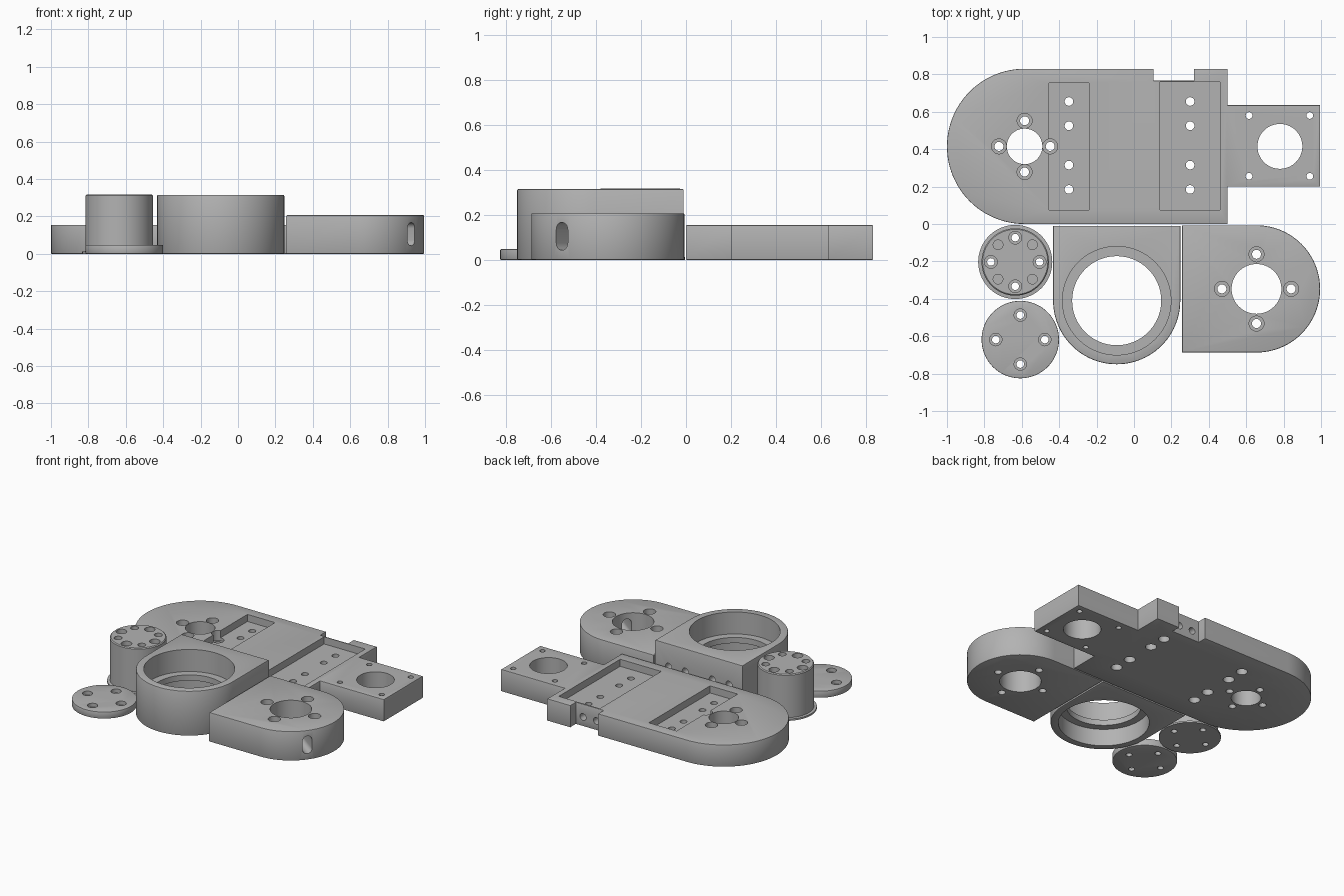
import bpy, bmesh, math
from mathutils import Matrix, Vector

if "Cube" in bpy.data.objects:
    bpy.data.objects.remove(bpy.data.objects["Cube"])

grey = bpy.data.materials.new("matte grey")
grey.diffuse_color = (0.45, 0.45, 0.45, 1)
grey.use_nodes = True
grey.node_tree.nodes["Principled BSDF"].inputs["Base Color"].default_value = grey.diffuse_color


def link(name, bm):
    me = bpy.data.meshes.new(name)
    bmesh.ops.recalc_face_normals(bm, faces=bm.faces)
    bm.to_mesh(me)
    bm.free()
    ob = bpy.data.objects.new(name, me)
    bpy.context.collection.objects.link(ob)
    return ob


def prism(name, pts, z0, z1, soft=0.006):
    """Extrude an outline and ease its top and bottom rims."""
    bm = bmesh.new()
    f = bm.faces.new([bm.verts.new((x, y, z0)) for x, y in pts])
    top = bmesh.ops.extrude_face_region(bm, geom=[f])["geom"]
    bmesh.ops.translate(bm, vec=(0, 0, z1 - z0),
                        verts=[v for v in top if isinstance(v, bmesh.types.BMVert)])
    if soft:
        rim = [e for e in bm.edges if abs(e.verts[0].co.z - e.verts[1].co.z) < 1e-5]
        bmesh.ops.bevel(bm, geom=rim, offset=soft, segments=2, profile=0.5, affect='EDGES')
    return link(name, bm)


def arc(cx, cy, r, a0, a1, n=48):
    return [(cx + r * math.cos(math.radians(a0 + (a1 - a0) * i / n)),
             cy + r * math.sin(math.radians(a0 + (a1 - a0) * i / n))) for i in range(n + 1)]


def disc(cx, cy, r, n=96):
    return arc(cx, cy, r, 0, 360, n)[:-1]


def box(x0, x1, y0, y1, z0, z1):
    return prism("cutter", [(x0, y0), (x1, y0), (x1, y1), (x0, y1)], z0, z1, 0)


def bore(x, y, steps, n=32):
    """Stepped round cutter; steps are (radius, z) pairs from bottom to top."""
    bm = bmesh.new()
    rings = [[bm.verts.new((px, py, z)) for px, py in disc(x, y, r, n)] for r, z in steps]
    bm.faces.new(rings[0])
    bm.faces.new(rings[-1])
    for a, b in zip(rings, rings[1:]):
        for i in range(n):
            j = (i + 1) % n
            bm.faces.new((a[i], a[j], b[j], b[i]))
    return link("cutter", bm)


def side_hole(p, direction, r, depth):
    """Blind round hole entering a side face at p."""
    c = bore(0, 0, [(r, -0.05), (r, depth)], 24)
    q = Vector(direction).to_track_quat('Z', 'Y')
    c.data.transform(Matrix.Translation(p) @ q.to_matrix().to_4x4())
    return c


def screw_ring(cx, cy, pitch, r, rc, zc, ztop):
    """Four counterbored screw holes."""
    return [bore(cx + dx * pitch, cy + dy * pitch,
                 [(r, -0.1), (r, zc), (rc, zc), (rc, ztop + 0.1)])
            for dx, dy in ((1, 0), (0, 1), (-1, 0), (0, -1))]


def finish(ob, cutters=()):
    for c in cutters:
        m = ob.modifiers.new("cut", 'BOOLEAN')
        m.operation, m.solver, m.object = 'DIFFERENCE', 'EXACT', c
    dg = bpy.context.evaluated_depsgraph_get()
    dg.update()
    me = bpy.data.meshes.new_from_object(ob.evaluated_get(dg))
    ob.modifiers.clear()
    ob.data = me
    me.materials.clear()
    me.materials.append(grey)
    for c in cutters:
        bpy.data.objects.remove(c, do_unlink=True)
    bpy.ops.object.select_all(action='DESELECT')
    ob.select_set(True)
    bpy.context.view_layer.objects.active = ob
    bpy.ops.object.shade_smooth_by_angle(angle=math.radians(30))


SCREWS = (-0.235, -0.105, 0.105, 0.235)

# Base plate: round end, narrow arm, two pockets and a rear notch
H = 0.155
outline = arc(-0.585, 0.415, 0.415, 90, 270) + [
    (0.5, 0), (0.5, 0.2), (0.995, 0.2), (0.995, 0.635), (0.5, 0.635), (0.5, 0.83),
    (0.32, 0.83), (0.32, 0.767), (0.105, 0.767), (0.105, 0.83)]
base = prism("base_plate", outline, 0, H, 0.004)
cuts = [box(-0.455, -0.24, 0.075, 0.755, 0.105, 0.3),
        box(0.14, 0.46, 0.075, 0.758, 0.105, 0.3),
        bore(-0.585, 0.415, [(0.095, -0.1), (0.095, 0.3)], 64),
        bore(0.78, 0.415, [(0.12, -0.1), (0.12, 0.3)], 64)]
cuts += screw_ring(-0.585, 0.415, 0.137, 0.024, 0.04, 0.085, H)
for x in (-0.348, 0.3):
    cuts += [bore(x, 0.42 + d, [(0.036, -0.1), (0.036, 0.05), (0.023, 0.05), (0.023, 0.3)])
             for d in SCREWS]
for x in (0.615, 0.94):
    cuts += [bore(x, y, [(0.018, -0.1), (0.018, 0.3)], 24) for y in (0.255, 0.58)]
cuts += [side_hole((x, 0.767, 0.065), (0, -1, 0), 0.024, 0.1) for x in (0.16, 0.265)]
finish(base, cuts)

# Ring holder: tall block with a stepped bore and rear screw holes
holder = prism("ring_holder", arc(-0.0925, -0.41, 0.34, 180, 360) +
               [(0.2475, -0.01), (-0.4325, -0.01)], 0, 0.315)
cuts = [bore(-0.0925, -0.41, [(0.29, -0.1), (0.29, 0.12), (0.238, 0.12), (0.238, 0.16),
                              (0.29, 0.16), (0.29, 0.4)], 96)]
cuts += [side_hole((-0.0925 + d, -0.01, 0.155), (0, -1, 0), 0.024, 0.08) for d in SCREWS]
finish(holder, cuts)

# Motor holder: low block with a bore, screw ring, radial slot and side screw holes
mx, my = 0.655, -0.347
motor = prism("motor_holder", arc(mx, my, 0.34, -90, 90) +
              [(0.257, -0.007), (0.257, -0.687)], 0, 0.207)
cuts = [bore(mx, my, [(0.133, -0.1), (0.133, 0.4)], 64)]
cuts += screw_ring(mx, my, 0.185, 0.024, 0.04, 0.13, 0.207)
slot = prism("cutter", arc(0.032, 0, 0.032, 0, 180, 12)[::-1] and
             [(x, y + 0.03) for x, y in arc(0, 0, 0.032, 0, 180, 12)] +
             [(x, y - 0.03) for x, y in arc(0, 0, 0.032, 180, 360, 12)], 0.05, 0.45, 0)
# Stand the slot upright and aim it outwards
aim = math.radians(-37)
out, side = Vector((math.cos(aim), math.sin(aim), 0)), Vector((-math.sin(aim), math.cos(aim), 0))
rot = Matrix((side, Vector((0, 0, 1)), out)).transposed().to_4x4()
slot.data.transform(Matrix.Translation((mx, my, 0.105)) @ rot)
cuts.append(slot)
cuts += [side_hole((0.257, my + d, 0.1), (1, 0, 0), 0.024, 0.08) for d in SCREWS]
finish(motor, cuts)

# Drum: tall cylinder with a thin foot flange
dx, dy = -0.635, -0.203
bm = bmesh.new()
profile = [(0.198, 0), (0.198, 0.012), (0.18, 0.014), (0.18, 0.312), (0.174, 0.318)]
rings = [[bm.verts.new((x, y, z)) for x, y in disc(dx, dy, r)] for r, z in profile]
bm.faces.new(rings[0])
bm.faces.new(rings[-1])
for a, b in zip(rings, rings[1:]):
    for i in range(96):
        bm.faces.new((a[i], a[(i + 1) % 96], b[(i + 1) % 96], b[i]))
drum = link("drum", bm)
cuts = screw_ring(dx, dy, 0.13, 0.02, 0.034, 0.26, 0.318)
cuts += [bore(dx + sx * 0.092, dy + sy * 0.092, [(0.026, 0.22), (0.026, 0.4)], 24)
         for sx in (-1, 1) for sy in (-1, 1)]
finish(drum, cuts)

# Drum cap: flat disc with four screw holes
cap = prism("drum_cap", disc(-0.608, -0.618, 0.207), 0, 0.048, 0.004)
finish(cap, screw_ring(-0.608, -0.618, 0.131, 0.02, 0.033, 0.022, 0.048))
